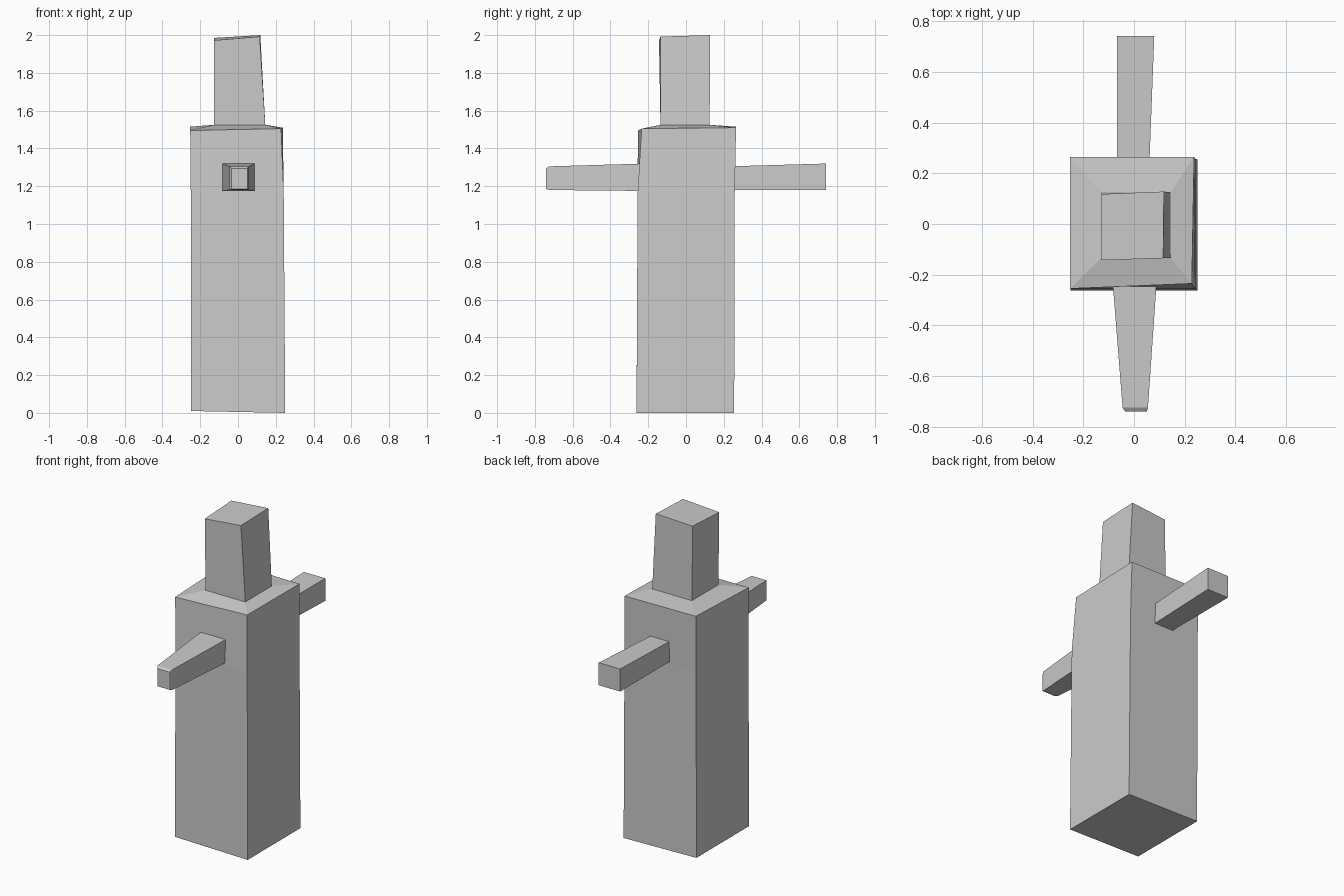
import bpy
import bmesh
from mathutils import Vector

cube = bpy.data.objects.get("Cube")
if cube:
    bpy.data.objects.remove(cube, do_unlink=True)

grey = bpy.data.materials.new("plain_grey")
grey.use_nodes = True
colour = (0.6, 0.6, 0.6, 1)
grey.diffuse_color = colour
grey.node_tree.nodes["Principled BSDF"].inputs["Base Color"].default_value = colour


def rect(a0, a1, b0, b1):
    """Corners of a rectangle, counter-clockwise."""
    return [(a0, b0), (a1, b0), (a1, b1), (a0, b1)]


def upright(corners, heights):
    return [Vector((x, y, z)) for (x, y), z in zip(corners, heights)]


def sideways(corners, y):
    return [Vector((x, y, z)) for x, z in corners]


def loft(name, rings):
    """Skin four-sided rings into a closed flat-faced solid."""
    bm = bmesh.new()
    loops = [[bm.verts.new(p) for p in ring] for ring in rings]
    for low, high in zip(loops, loops[1:]):
        for i in range(4):
            j = (i + 1) % 4
            bm.faces.new((low[i], low[j], high[j], high[i]))
    bm.faces.new(loops[0][::-1])
    bm.faces.new(loops[-1])
    bmesh.ops.recalc_face_normals(bm, faces=bm.faces)
    mesh = bpy.data.meshes.new(name)
    bm.to_mesh(mesh)
    bm.free()
    mesh.materials.append(grey)
    obj = bpy.data.objects.new(name, mesh)
    bpy.context.collection.objects.link(obj)
    return obj


# Tall body with a faint waist crease and sloping shoulders
loft("body", [
    upright(rect(-0.25, 0.25, -0.262, 0.255), [0.01, 0, 0, 0.01]),
    upright(rect(-0.25, 0.242, -0.256, 0.258), [1.165] * 4),
    upright([(-0.253, -0.255), (0.228, -0.235), (0.237, 0.265), (-0.253, 0.265)],
            [1.495, 1.505, 1.51, 1.515]),
    upright(rect(-0.13, 0.145, -0.135, 0.125), [1.525] * 4),
])

# Tapered head block with a tilted top
loft("head", [
    upright(rect(-0.128, 0.145, -0.135, 0.125), [1.515] * 4),
    upright([(-0.128, -0.143), (0.115, -0.135), (0.118, 0.128), (-0.128, 0.118)],
            [1.972, 1.992, 2.0, 1.985]),
])

# Arms reaching forwards and backwards
loft("front_arm", [
    sideways(rect(-0.085, 0.09, 1.175, 1.32), -0.22),
    sideways(rect(-0.045, 0.055, 1.18, 1.305), -0.725),
    sideways(rect(-0.035, 0.05, 1.185, 1.295), -0.74),
])
loft("back_arm", [
    sideways(rect(-0.067, 0.06, 1.18, 1.305), 0.22),
    sideways(rect(-0.067, 0.08, 1.18, 1.32), 0.742),
])
